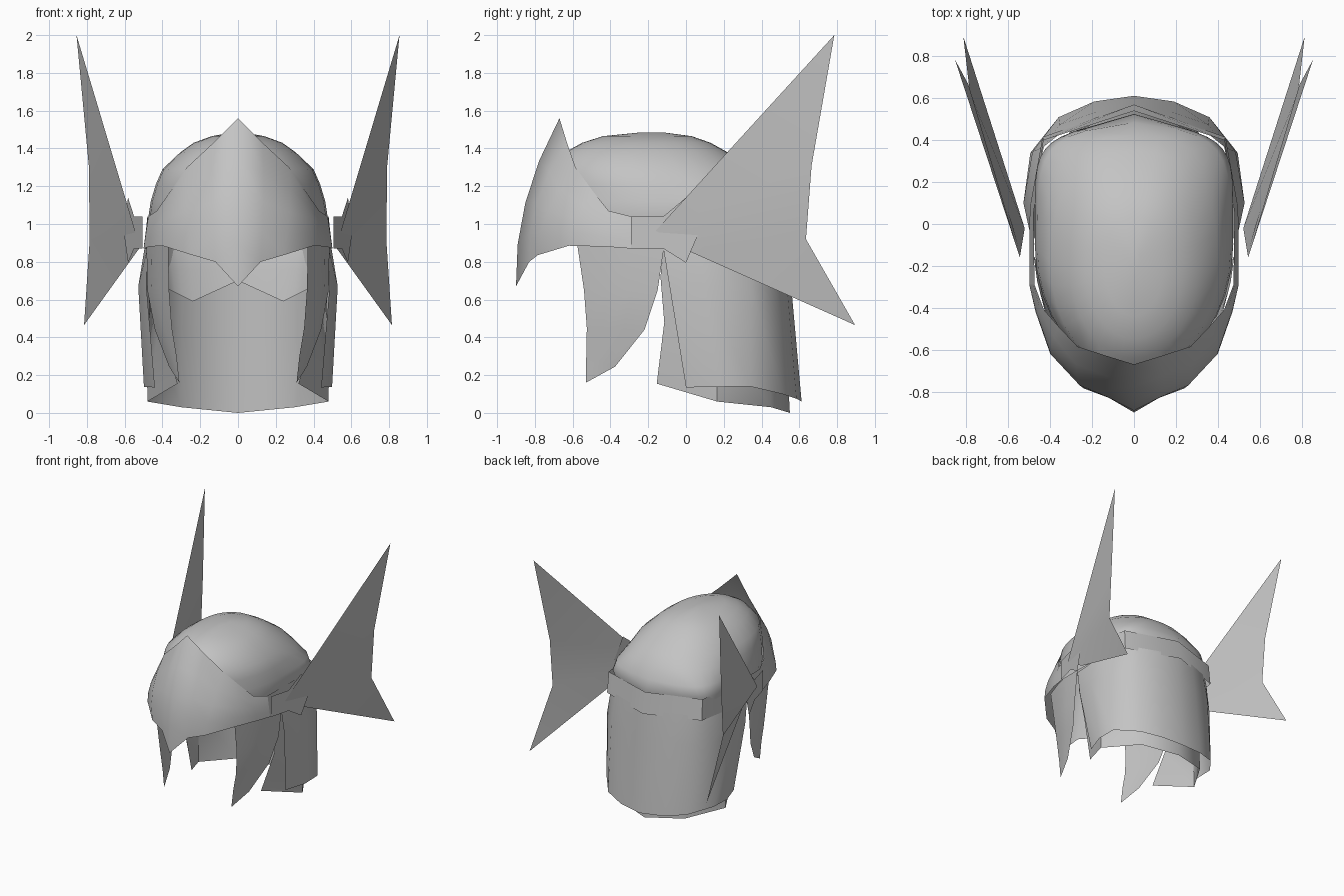
import bpy, bmesh, math
from mathutils import Vector

default_cube = bpy.data.objects.get("Cube")
if default_cube:
    bpy.data.objects.remove(default_cube, do_unlink=True)

# Single plain metal colour
STEEL = (0.55, 0.55, 0.55, 1.0)
steel = bpy.data.materials.new("steel_grey")
steel.use_nodes = True
steel.diffuse_color = STEEL
steel.node_tree.nodes["Principled BSDF"].inputs["Base Color"].default_value = STEEL


def finish(name, bm, mirrored=True, angle=50):
    """Turn a bmesh into a shaded object, mirrored across the centre plane."""
    bmesh.ops.remove_doubles(bm, verts=bm.verts, dist=0.0005)
    bmesh.ops.recalc_face_normals(bm, faces=bm.faces)
    # open sheets: make most of the surface point away from the middle
    facing = sum(f.normal.dot(f.calc_center_median() - Vector((0, 0, 0.7))) * f.calc_area()
                 for f in bm.faces)
    if facing < 0:
        bmesh.ops.reverse_faces(bm, faces=bm.faces)
    mesh = bpy.data.meshes.new(name)
    bm.to_mesh(mesh)
    bm.free()
    mesh.materials.append(steel)
    obj = bpy.data.objects.new(name, mesh)
    bpy.context.collection.objects.link(obj)
    if mirrored:
        mirror = obj.modifiers.new("mirror", "MIRROR")
        mirror.use_clip = True
    bpy.ops.object.select_all(action="DESELECT")
    obj.select_set(True)
    bpy.context.view_layer.objects.active = obj
    bpy.ops.object.shade_smooth_by_angle(angle=math.radians(angle))


def skin(bm, rows, closed=False):
    """Join neighbouring rows of points with faces."""
    grid = [[bm.verts.new(p) for p in row] for row in rows]
    for upper, lower in zip(grid, grid[1:]):
        count = len(upper)
        for i in range(count if closed else count - 1):
            j = (i + 1) % count
            bm.faces.new((upper[i], upper[j], lower[j], lower[i]))


def sheet(name, *rows):
    """Mirrored open sheet through rows of points."""
    bm = bmesh.new()
    skin(bm, rows)
    finish(name, bm)


def bowed_sheet(name, start, end, bulge, steps):
    """Sheet between two edges, each column bowed outward by its bulge."""
    rows = []
    for s in range(steps + 1):
        t = s / steps
        row = []
        for a, b, amount in zip(start, end, bulge):
            p = Vector(a).lerp(Vector(b), t)
            outward = Vector((p.x, p.y, 0)).normalized()
            row.append(p + outward * amount * 4 * t * (1 - t))
        rows.append(row)
    sheet(name, *rows)


# Skull cap: rings of (height, half width, front y, back y)
RINGS = [
    (.62, .4, -.6, .44), (.76, .42, -.64, .45), (.9, .445, -.7, .47),
    (1.04, .474, -.72, .525), (1.12, .462, -.72, .485), (1.21, .435, -.72, .425),
    (1.29, .4, -.72, .35), (1.38, .305, -.64, .22), (1.43, .235, -.55, .13),
    (1.465, .14, -.44, .03), (1.485, .03, -.24, -.12),
]
SEGMENTS = 32


def cap_point(a, z, width, front, back):
    """Elliptical at the front; squarer at the back, with a slight keel, near the rim."""
    middle, depth = (front + back) / 2, (back - front) / 2
    s, c = math.sin(a), math.cos(a)
    if c > 0:
        low = min(1, max(0, (1.22 - z) / .18))
        power = 2 / (2.4 + 4 * low)
        s = math.copysign(abs(s) ** power, s)
        c = c ** power * (1 - .21 * low * abs(s))
    x = width * s
    if z < .7:  # scalloped nape edge
        z = .585 + abs(abs(x) - .23) * .5
    return x, middle + depth * c, z


bm = bmesh.new()
skin(bm, [[cap_point(math.tau * i / SEGMENTS, *ring) for i in range(SEGMENTS)]
          for ring in RINGS], closed=True)
bm.verts.ensure_lookup_table()
bm.faces.new(bm.verts[-SEGMENTS:])
# open the face, leaving only a short skirt at the nape
hidden = []
for face in bm.faces:
    c = face.calc_center_median()
    if (c.z < .9 and c.y < .2) or (c.y < -.42 and c.z < .6 - c.y):
        hidden.append(face)
bmesh.ops.delete(bm, geom=hidden, context="FACES")
finish("skull_cap", bm, mirrored=False)

# Brow visor with a pointed crest and a nose point
bowed_sheet("brow_visor",
            [(0, -.67, 1.56), (.13, -.63, 1.43), (.27, -.585, 1.3),
             (.36, -.49, 1.17), (.43, -.41, 1.07), (.475, -.29, 1.04)],
            [(0, -.9, .67), (.12, -.83, .8), (.24, -.785, .835),
             (.4, -.62, .885), (.47, -.42, .88), (.5, -.29, .87)],
            [.065, .06, .05, .03, .01, 0], steps=4)

# Band hugging the sides and back
sheet("head_band",
      [(.475, -.29, 1.04), (.478, -.08, 1.04), (.48, .05, 1.04), (.432, .4, 1.04), (0, .54, 1.04)],
      [(.5, -.29, .87), (.5, -.08, .87), (.497, .08, .87), (.437, .415, .87), (0, .57, .87)])

# Outer neck guard
sheet("outer_neck_guard",
      [(.48, -.12, .87), (.495, .08, .87), (.43, .37, .9),
       (.33, .45, .9), (.17, .51, .9), (0, .54, .9)],
      [(.485, -.087, .67), (.528, .1, .67), (.485, .345, .67),
       (.355, .475, .67), (.18, .535, .67), (0, .557, .67)],
      [(.44, 0, .135), (.498, .17, .138), (.495, .34, .14),
       (.36, .51, .1), (.19, .585, .075), (0, .612, .06)])

# Inner neck guard, hanging lower and curling inward at the front
sheet("inner_neck_guard",
      [(.47, -.12, .88), (.465, .15, .88), (.3, .42, .88), (0, .5, .88)],
      [(.45, -.135, .72), (.468, .153, .7), (.3, .427, .69), (0, .51, .68)],
      [(.415, -.115, .48), (.473, .158, .46), (.3, .437, .45), (0, .525, .45)],
      [(.32, -.155, .155), (.48, .165, .06), (.3, .45, .03), (0, .55, 0)])

# Cheek guards, from rear edge to front edge
bowed_sheet("cheek_guard",
            [(.485, -.11, .92), (.48, -.15, .65), (.44, -.22, .44),
             (.365, -.375, .245), (.31, -.53, .16)],
            [(.37, -.58, .92), (.365, -.54, .65), (.35, -.525, .45),
             (.325, -.528, .3), (.31, -.53, .16)],
            [.02, .02, .015, .005, 0], steps=3)

# Swept side wings
wing_top, wing_low = (.545, -.16, .965), (.522, -.02, .872)
sheet("side_wing",
      [wing_top, wing_top, wing_low, wing_low],
      [(.855, .785, 2), (.79, .665, 1.31), (.785, .635, .92), (.815, .895, .465)])

# Pointed plates covering the wing roots, fixed to the visor ends
bm = bmesh.new()
outline = [(.505, -.29, 1.04), (.55, -.12, 1.04), (.582, 0, 1.14), (.607, .075, .97),
           (.582, 0, .795), (.55, -.12, .87), (.505, -.29, .87)]
bm.faces.new([bm.verts.new(p) for p in outline])
finish("wing_root_plate", bm)
